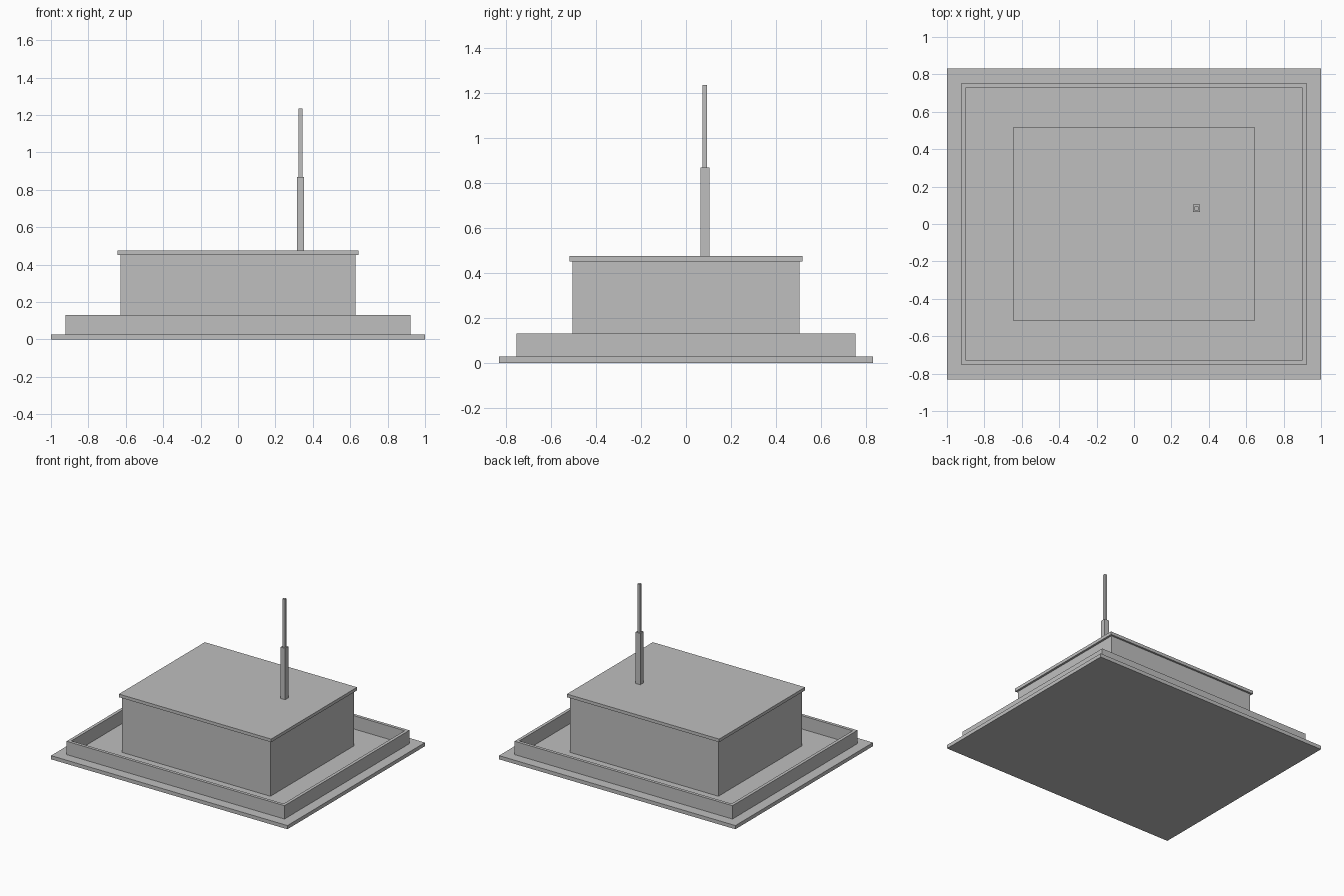
import bpy
import bmesh

if "Cube" in bpy.data.objects:
    bpy.data.objects.remove(bpy.data.objects["Cube"], do_unlink=True)

# One grey for everything
COLOUR = (0.52, 0.52, 0.52, 1)
grey = bpy.data.materials.new("plain grey")
grey.use_nodes = True
grey.diffuse_color = COLOUR
grey.node_tree.nodes["Principled BSDF"].inputs["Base Color"].default_value = COLOUR


def finish(name, bm):
    mesh = bpy.data.meshes.new(name)
    bmesh.ops.recalc_face_normals(bm, faces=bm.faces)
    bm.to_mesh(mesh)
    bm.free()
    mesh.materials.append(grey)
    obj = bpy.data.objects.new(name, mesh)
    bpy.context.collection.objects.link(obj)
    return obj


def box(name, half_x, half_y, bottom, top, x=0, y=0):
    bm = bmesh.new()
    bmesh.ops.create_cube(bm, size=2)
    bmesh.ops.scale(bm, vec=(half_x, half_y, (top - bottom) / 2), verts=bm.verts)
    bmesh.ops.translate(bm, vec=(x, y, (top + bottom) / 2), verts=bm.verts)
    return finish(name, bm)


def ring_wall(name, half_x, half_y, thickness, bottom, top):
    bm = bmesh.new()
    corners = [(-1, -1), (1, -1), (1, 1), (-1, 1)]
    loops = []
    for inset, z in ((0, bottom), (0, top), (thickness, top), (thickness, bottom)):
        loops.append([bm.verts.new((sx * (half_x - inset), sy * (half_y - inset), z))
                      for sx, sy in corners])
    for a, b in zip(loops, loops[1:] + loops[:1]):
        for i in range(4):
            j = (i + 1) % 4
            bm.faces.new((a[i], a[j], b[j], b[i]))
    return finish(name, bm)


# Ground slab and low perimeter wall
box("base_slab", 1, 0.831, 0, 0.028)
ring_wall("perimeter_wall", 0.922, 0.755, 0.024, 0.028, 0.13)

# Main block with overhanging roof
box("main_block", 0.628, 0.505, 0.028, 0.451)
box("roof_slab", 0.644, 0.519, 0.451, 0.475)

# Two-stage mast on the roof
MAST = dict(x=0.334, y=0.084)
box("mast_lower", 0.0195, 0.0195, 0.475, 0.868, **MAST)
box("mast_upper", 0.0105, 0.0105, 0.868, 1.236, **MAST)
